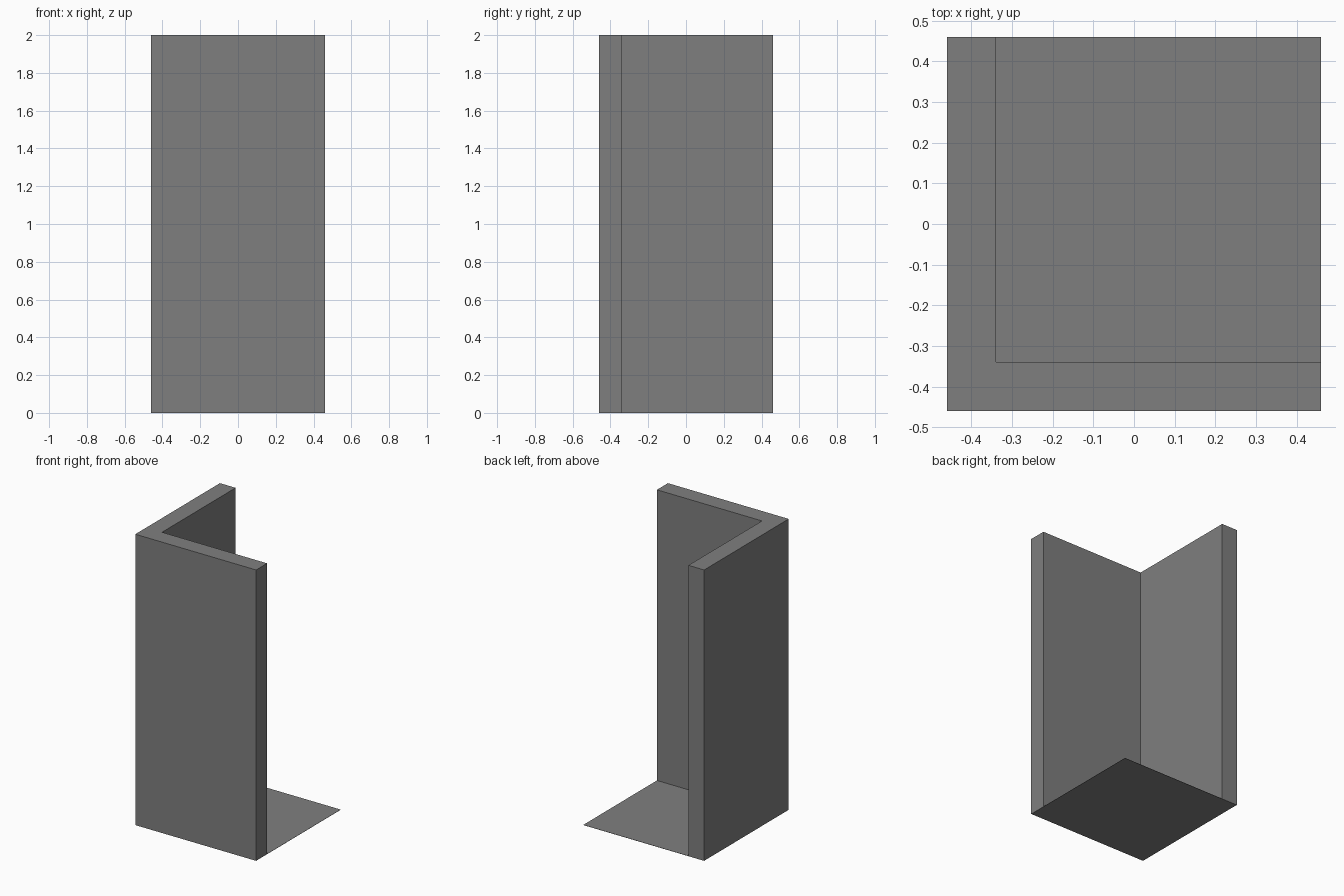
import bpy
import bmesh

if "Cube" in bpy.data.objects:
    bpy.data.objects.remove(bpy.data.objects["Cube"])

HALF = 0.4595    # half the footprint
INNER = -0.34    # inner face of both walls
FLOOR = 0.0015   # thin floor sheet
HEIGHT = 2.0

# Dark grey shared by floor and wall
grey = bpy.data.materials.new("dark_grey")
grey.diffuse_color = (0.212, 0.212, 0.212, 1)
grey.use_nodes = True
grey.node_tree.nodes["Principled BSDF"].inputs["Base Color"].default_value = grey.diffuse_color


def extrude_profile(name, points, z0, z1):
    """Extrude a counter-clockwise plan outline from z0 to z1."""
    bm = bmesh.new()
    base = bm.faces.new([bm.verts.new((x, y, z0)) for x, y in points])
    result = bmesh.ops.extrude_face_region(bm, geom=[base], use_keep_orig=True)
    top = [g for g in result["geom"] if isinstance(g, bmesh.types.BMVert)]
    bmesh.ops.translate(bm, vec=(0, 0, z1 - z0), verts=top)
    bmesh.ops.recalc_face_normals(bm, faces=bm.faces)
    mesh = bpy.data.meshes.new(name)
    bm.to_mesh(mesh)
    bm.free()
    mesh.materials.append(grey)
    obj = bpy.data.objects.new(name, mesh)
    bpy.context.collection.objects.link(obj)
    return obj


# Thin square floor under everything
extrude_profile("floor", [(-HALF, -HALF), (HALF, -HALF), (HALF, HALF), (-HALF, HALF)],
                0, FLOOR)

# L-shaped corner wall along the front and left sides
extrude_profile("corner_wall", [(-HALF, -HALF), (HALF, -HALF), (HALF, INNER),
                                (INNER, INNER), (INNER, HALF), (-HALF, HALF)],
                FLOOR, HEIGHT)
